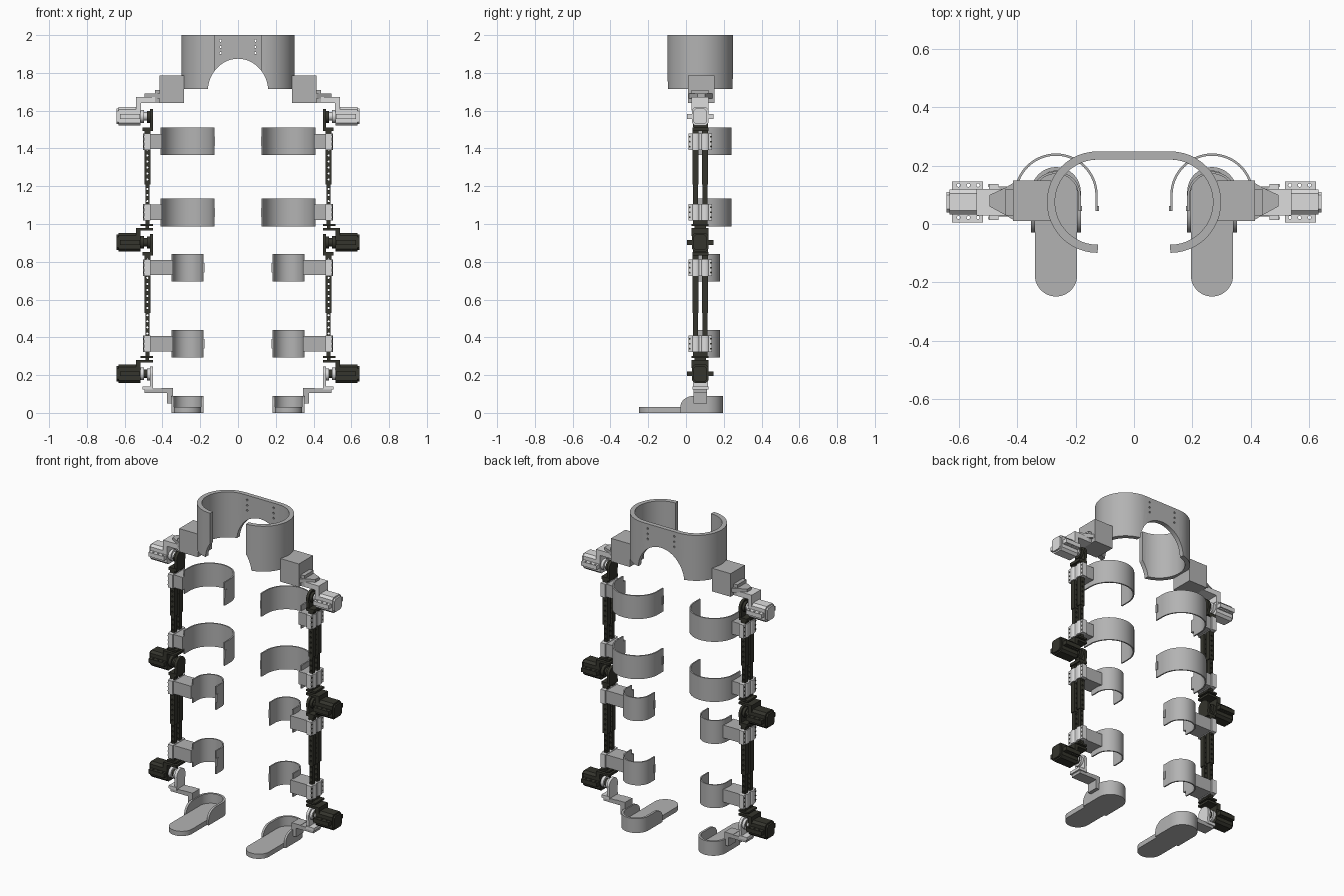
import bpy, bmesh, math
from mathutils import Vector

if "Cube" in bpy.data.objects:
    bpy.data.objects.remove(bpy.data.objects["Cube"])


def material(name, r, g, b):
    m = bpy.data.materials.new(name)
    m.diffuse_color = (r, g, b, 1)
    m.use_nodes = True
    m.node_tree.nodes["Principled BSDF"].inputs["Base Color"].default_value = m.diffuse_color
    return m


GREY = material("mid grey", 0.45, 0.45, 0.45)
LIGHT = material("light grey", 0.72, 0.72, 0.72)
DARK = material("dark olive", 0.035, 0.035, 0.026)
CY = 0.075          # depth of the leg axis
LX = 0.48           # sideways position of the leg rods
FX = 0.2675         # sideways centre of cuffs and feet


def finish(name, bm, mat, mirror=True, cutter=None):
    bmesh.ops.recalc_face_normals(bm, faces=bm.faces)
    me = bpy.data.meshes.new(name)
    bm.to_mesh(me)
    bm.free()
    ob = bpy.data.objects.new(name, me)
    bpy.context.collection.objects.link(ob)
    if mat:
        me.materials.append(mat)
    for o in bpy.context.selected_objects:
        o.select_set(False)
    bpy.context.view_layer.objects.active = ob
    ob.select_set(True)
    if cutter:
        mod = ob.modifiers.new("cut", 'BOOLEAN')
        mod.operation, mod.solver, mod.object = 'DIFFERENCE', 'EXACT', cutter
        bpy.ops.object.modifier_apply(modifier="cut")
        bpy.data.objects.remove(cutter)
    if mat:
        bpy.ops.object.shade_smooth_by_angle(angle=math.radians(30))
    if mirror:
        ob.modifiers.new("mirror", 'MIRROR').use_mirror_merge = False
    return ob


def add_prism(bm, pts, axis, a, b):
    """Extrude a 2D outline along x, y or z from a to b."""
    def put(u, v, w):
        return {'x': (w, u, v), 'y': (u, w, v), 'z': (u, v, w)}[axis]
    lo = [bm.verts.new(put(u, v, a)) for u, v in pts]
    hi = [bm.verts.new(put(u, v, b)) for u, v in pts]
    bm.faces.new(lo)
    bm.faces.new(hi)
    for i in range(len(pts)):
        j = (i + 1) % len(pts)
        bm.faces.new((lo[i], lo[j], hi[j], hi[i]))


def add_box(bm, x0, x1, y0, y1, z0, z1):
    add_prism(bm, [(x0, y0), (x1, y0), (x1, y1), (x0, y1)], 'z', z0, z1)


def arc(cx, cy, r, a0, a1, n=24, ry=None):
    ry = ry or r
    t = [math.radians(a0 + (a1 - a0) * i / n) for i in range(n + 1)]
    return [(cx + r * math.cos(a), cy + ry * math.sin(a)) for a in t]


def circle(cx, cy, r, n=24):
    return arc(cx, cy, r, 0, 360, n)[:-1]


def prism(name, pts, axis, a, b, mat, **kw):
    bm = bmesh.new()
    add_prism(bm, pts, axis, a, b)
    return finish(name, bm, mat, **kw)


def boxes(name, mat, *dims, **kw):
    bm = bmesh.new()
    for d in dims:
        add_box(bm, *d)
    return finish(name, bm, mat, **kw)


def band(name, path, t, z0, top, mat, **kw):
    """Upright curved wall along a counter-clockwise path; top(y) gives its height."""
    bm = bmesh.new()
    rings = []
    for i, p in enumerate(path):
        d = Vector(path[min(i + 1, len(path) - 1)]) - Vector(path[max(i - 1, 0)])
        n = Vector((d.y, -d.x)).normalized()
        q = Vector(p) - n * t
        h = top(p[1])
        rings.append([bm.verts.new(c) for c in
                      ((*p, z0), (*p, h), (q.x, q.y, h), (q.x, q.y, z0))])
    for r, s in zip(rings, rings[1:]):
        for k in range(4):
            bm.faces.new((r[k], r[(k + 1) % 4], s[(k + 1) % 4], s[k]))
    bm.faces.new(rings[0])
    bm.faces.new(rings[-1])
    return finish(name, bm, mat, **kw)


# Waist belt with arched underside and bolt holes in the back
bm = bmesh.new()
add_prism(bm, arc(0, 1.70, 0.16, 0, 180, 32, ry=0.175), 'y', -0.3, 0.4)
for x in (-0.092, 0.092):
    for z in (1.905, 1.937, 1.97):
        add_prism(bm, circle(x, z, 0.006, 10), 'y', 0.15, 0.35)
cut = finish("belt_cutter", bm, None, mirror=False)
band("waist_belt", arc(0.125, CY, 0.174, -90, 90) + arc(-0.125, CY, 0.174, 90, 270),
     0.028, 1.715, lambda y: 2.0, GREY, mirror=False, cutter=cut)

# Hip blocks and the stepped brackets that carry the hip motors
boxes("hip_block", GREY, (0.285, 0.415, 0.01, 0.15, 1.64, 1.785))
prism("hip_gusset", [(0.415, 0.015), (0.44, 0.03), (0.495, 0.06), (0.495, 0.1),
                     (0.44, 0.125), (0.415, 0.14)], 'z', 1.665, 1.69, GREY)
boxes("hip_step", GREY, (0.41, 0.44, 0.03, 0.12, 1.645, 1.71))
boxes("hip_motor_bracket", LIGHT, (0.41, 0.54, 0.03, 0.12, 1.64, 1.672),
      (0.513, 0.54, 0.03, 0.12, 1.60, 1.672))


def motor(name, z, mat):
    """Chamfered motor on the x axis with bolted side tabs."""
    w, h, c = 0.043, 0.049, 0.014
    pts = [(CY + sy * a, z + sz * b) for sy, sz, a, b in (
        (-1, -1, w - c, h), (1, -1, w - c, h), (1, -1, w, h - c), (1, 1, w, h - c),
        (1, 1, w - c, h), (-1, 1, w - c, h), (-1, 1, w, h - c), (-1, -1, w, h - c))]
    prism(name + "_motor", pts, 'x', 0.515, 0.632, mat)
    prism(name + "_motor_cap", [(CY + (y - CY) * .82, z + (q - z) * .82) for y, q in pts],
          'x', 0.63, 0.643, mat)
    bm = bmesh.new()
    for x in (0.535, 0.568, 0.602):
        for y in (0.022, 0.133):
            add_prism(bm, circle(x, y, 0.006, 10), 'z', z - 0.1, z + 0.1)
    cut = finish("tab_cutter", bm, None, mirror=False)
    boxes(name + "_motor_tabs", mat, (0.518, 0.625, 0.005, 0.146, z - 0.013, z + 0.013),
          cutter=cut)
    prism(name + "_motor_flange", circle(CY + 0.002, z, 0.034), 'x', 0.497, 0.516, LIGHT
          if name != "knee" else DARK)
    prism(name + "_shaft", circle(CY + 0.002, z, 0.022), 'x', 0.45, 0.5, mat)


def pivot(name, z, low, mat):
    """Round-topped joint plate hanging from the motor shaft."""
    prism(name + "_pivot_plate", arc(CY + 0.002, z, 0.043, 0, 180) +
          [(CY - 0.036, low), (CY + 0.04, low)], 'x', 0.449, 0.466, mat)
    prism(name + "_pivot_hub", circle(CY + 0.002, z, 0.032), 'x', 0.466, 0.482, mat)
    boxes(name + "_pivot_foot", mat, (0.449, 0.505, 0.034, 0.118, low - 0.012, low + 0.006))


for name, z, mat in (("hip", 1.57, LIGHT), ("knee", 0.903, DARK), ("ankle", 0.207, DARK)):
    motor(name, z, mat)
pivot("hip", 1.567, 1.505, DARK)
pivot("knee", 0.903, 0.845, DARK)
pivot("ankle", 0.203, 0.135, LIGHT)

# Dark brackets joining the rods above to the knee and ankle motors
for name, z in (("knee", 0.965), ("ankle", 0.266)):
    boxes(name + "_motor_bracket", DARK,
          (0.45, 0.54, 0.03, 0.12, z, z + 0.014), (0.515, 0.54, 0.03, 0.12, z - 0.028, z + 0.014),
          (0.45, 0.515, 0.03, 0.12, z + 0.025, z + 0.036), (0.471, 0.489, 0.045, 0.105, z, z + 0.06))


# Telescoping twin rods with adjustment holes
def rods(name, z0, zmid, z1):
    for part, lo, hi, w, d in (("upper", zmid, z1, 0.016, 0.016), ("lower", z0, zmid + 0.02, 0.011, 0.013)):
        bm = bmesh.new()
        z = lo + 0.025
        while z < hi - 0.01:
            add_prism(bm, circle(LX, z, 0.006, 8), 'y', -0.1, 0.3)
            z += 0.032
        cut = finish("rod_cutter", bm, None, mirror=False)
        boxes(f"{name}_{part}_rods", DARK,
              *[(LX - w, LX + w, y - d, y + d, lo, hi) for y in (0.051, 0.101)], cutter=cut)


rods("thigh", 1.0, 1.21, 1.50)
rods("shank", 0.30, 0.53, 0.845)


# Leg cuffs, their side arms and the clamps on the rods
def cuff(name, z, r, arm_z):
    cy = 0.242 - r if r > 0.1 else 0.095
    path = [(FX + r, 0.045)] + arc(FX, cy, r, 0, 180, 32) + [(FX - r, 0.045)]
    band(name + "_cuff", path, 0.008, z - 0.073, lambda y: z + 0.073, GREY)
    boxes(name + "_cuff_tab", GREY, (FX - r - 0.004, FX - r + 0.004, 0.045, 0.062, z - 0.025, z + 0.025))
    boxes(name + "_cuff_arm", GREY,
          (FX + r - 0.008, 0.468, 0.025, 0.128, arm_z - 0.04, arm_z + 0.04))
    bm = bmesh.new()
    for y in (0.051, 0.101):
        add_prism(bm, [(0.462, y - 0.023), (0.49, y - 0.023)] +
                  arc(0.49, y, 0.014, -90, 90, 8, ry=0.021) +
                  [(0.49, y + 0.023), (0.462, y + 0.023)], 'z', arm_z - 0.043, arm_z + 0.043)
    add_box(bm, 0.464, 0.497, 0.014, 0.138, arm_z - 0.043, arm_z + 0.043)
    finish(name + "_clamp", bm, LIGHT)
    bm = bmesh.new()
    for y in (0.02, 0.132):
        for k in (-0.026, 0, 0.026):
            add_prism(bm, circle(y, arm_z + k, 0.005, 8), 'x', 0.49, 0.499)
    finish(name + "_clamp_bolts", bm, DARK)


cuff("upper_thigh", 1.438, 0.143, 1.436)
cuff("lower_thigh", 1.061, 0.143, 1.062)
cuff("upper_shank", 0.769, 0.085, 0.769)
cuff("lower_shank", 0.366, 0.085, 0.366)

# Z-shaped ankle brackets down to the feet
boxes("ankle_bracket", GREY, (0.40, 0.495, 0.04, 0.112, 0.105, 0.13),
      (0.352, 0.405, 0.04, 0.112, 0.105, 0.132), (0.345, 0.375, 0.04, 0.112, 0.05, 0.132))

# Feet: flat rounded sole and a heel cup that slopes down at the front
prism("foot_sole", arc(FX, 0.11, 0.0725, 0, 180) + arc(FX, -0.176, 0.0725, 180, 360),
      'z', 0, 0.03, GREY)
side = [0.04 - 0.07 * math.cos(math.radians(a)) for a in range(0, 91, 9)]
cup = ([(FX + 0.085, y) for y in side] + arc(FX, 0.11, 0.085, 0, 180, 32) +
       [(FX - 0.085, y) for y in reversed(side)])
band("heel_cup", cup, 0.0135, 0,
     lambda y: 0.03 + 0.06 * math.sqrt(max(0, 1 - (max(0, 0.04 - y) / 0.07) ** 2)), GREY)
